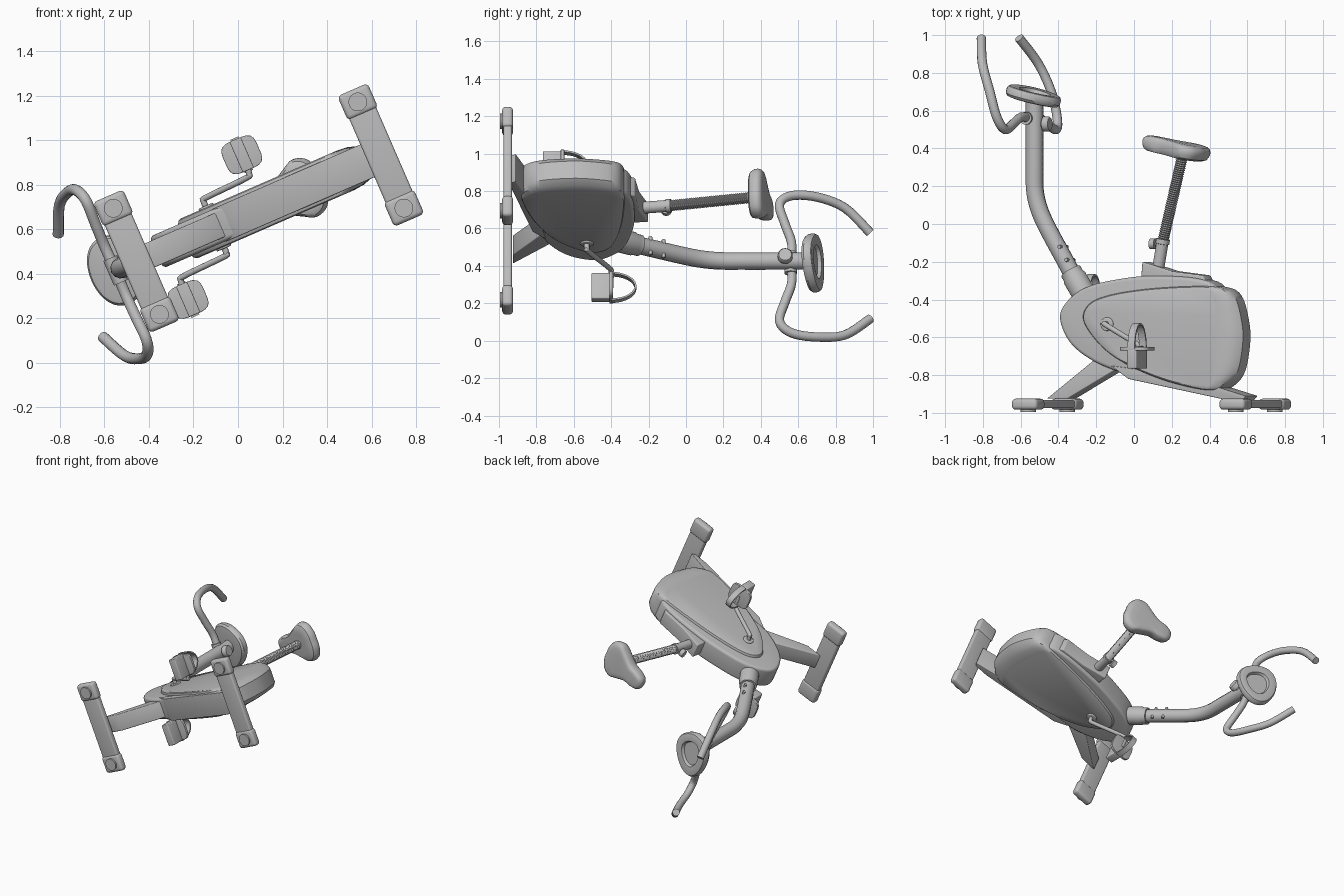
import bpy, bmesh
from math import sin, cos, pi, radians
from mathutils import Vector, Matrix

cube = bpy.data.objects.get("Cube")
if cube:
    bpy.data.objects.remove(cube, do_unlink=True)

grey = bpy.data.materials.new("plain grey")
grey.use_nodes = True
grey.diffuse_color = (0.5, 0.5, 0.5, 1)
grey.node_tree.nodes["Principled BSDF"].inputs["Base Color"].default_value = (0.5, 0.5, 0.5, 1)

# Bike frame: x runs to the rear, y is the bike's up, z is its width
PLACE = Matrix.Translation((0, 0, 0.655)) @ Matrix.Rotation(radians(-23.5), 4, 'Y')


def finish(ob, bevel=0, local=Matrix()):
    if ob.name not in bpy.context.scene.collection.objects:
        bpy.context.scene.collection.objects.link(ob)
    ob.data.materials.append(grey)
    ob.matrix_world = PLACE @ local
    if bevel:
        mod = ob.modifiers.new("bevel", 'BEVEL')
        mod.width, mod.segments, mod.limit_method = bevel, 4, 'ANGLE'
        mod.angle_limit = radians(40)
    bpy.ops.object.select_all(action='DESELECT')
    ob.select_set(True)
    bpy.context.view_layer.objects.active = ob
    bpy.ops.object.convert(target='MESH')
    bpy.ops.object.shade_smooth_by_angle(angle=radians(35))
    return ob


def from_bmesh(name, bm, bevel=0, local=Matrix()):
    bmesh.ops.recalc_face_normals(bm, faces=bm.faces)
    mesh = bpy.data.meshes.new(name)
    bm.to_mesh(mesh)
    bm.free()
    return finish(bpy.data.objects.new(name, mesh), bevel, local)


def loft(name, rings, bevel=0, local=Matrix()):
    bm = bmesh.new()
    loops = [[bm.verts.new(p) for p in ring] for ring in rings]
    n = len(loops[0])
    for a, b in zip(loops, loops[1:]):
        for i in range(n):
            bm.faces.new((a[i], a[(i + 1) % n], b[(i + 1) % n], b[i]))
    bm.faces.new(loops[0])
    bm.faces.new(loops[-1])
    return from_bmesh(name, bm, bevel, local)


def smooth_path(points, closed=False, steps=5):
    pts = [Vector(p) for p in points]
    n = len(pts)
    pick = (lambda i: pts[i % n]) if closed else (lambda i: pts[max(0, min(n - 1, i))])
    out = []
    for i in range(n if closed else n - 1):
        a, b, c, d = (pick(i + k) for k in (-1, 0, 1, 2))
        for s in range(steps):
            t = s / steps
            out.append(0.5 * (2 * b + (c - a) * t + (2 * a - 5 * b + 4 * c - d) * t * t
                              + (3 * b - a - 3 * c + d) * t ** 3))
    return out if closed else out + [pts[-1]]


def prism(name, outline, half, bevel=0):
    return loft(name, [[(p[0], p[1], z) for p in outline] for z in (-half, half)], bevel)


def box(name, centre, size, bevel):
    bm = bmesh.new()
    bmesh.ops.create_cube(bm, size=1)
    bmesh.ops.scale(bm, vec=size, verts=bm.verts)
    bmesh.ops.translate(bm, vec=centre, verts=bm.verts)
    return from_bmesh(name, bm, bevel)


def rod(name, start, end, profile, sides=24, bevel=0):
    start, end = Vector(start), Vector(end)
    turn = (end - start).to_track_quat('Z', 'Y')
    angles = [2 * pi * i / sides for i in range(sides)]
    return loft(name, [[start.lerp(end, t) + turn @ Vector((r * cos(a), r * sin(a), 0))
                        for a in angles] for t, r in profile], bevel)


def tube(name, points, radius):
    curve = bpy.data.curves.new(name, 'CURVE')
    curve.dimensions = '3D'
    curve.bevel_depth, curve.bevel_resolution, curve.use_fill_caps = radius, 4, True
    path = smooth_path(points)
    spline = curve.splines.new('POLY')
    spline.points.add(len(path) - 1)
    for sp, p in zip(spline.points, path):
        sp.co = (*p, 1)
    return finish(bpy.data.objects.new(name, curve))


def layered(name, outline, layers, centre, tilt):
    local = Matrix.Translation(centre) @ Matrix.Rotation(radians(tilt), 4, 'Z')
    return loft(name, [[(p[0] * k, h, p[1] * k) for p in outline] for h, k in layers], 0, local)


# Housing shell
shell = smooth_path([(-.40, -.5), (-.36, -.41), (-.25, -.335), (-.08, -.295), (.12, -.275),
                     (.4, -.29), (.52, -.36), (.58, -.6), (.54, -.8), (.4, -.865), (.2, -.845),
                     (0, -.8), (-.2, -.73), (-.34, -.63)], True)
prism("housing_shell", shell, .077, .02)

# Raised teardrop side panels joined around a rounded rear
panel = smooth_path([(-.26, -.5), (-.22, -.42), (-.1, -.375), (.1, -.345), (.35, -.33),
                     (.52, -.335), (.6, -.38), (.64, -.5), (.65, -.62), (.62, -.78), (.55, -.86),
                     (.46, -.88), (.25, -.84), (.05, -.77), (-.1, -.69), (-.2, -.6)], True)


def panel_ring(z, k, rear):
    ring = []
    for p in panel:
        t = max(0, min(1, (p.x - .3) / .35))
        ring.append((.2 + (p.x - .2) * k - rear * t * t, -.6 + (p.y + .6) * k, z))
    return ring


half = [(.097, .95, .1), (.092, .98, .065), (.078, 1, .03), (.05, 1, 0)]
loft("housing_panel", [panel_ring(-z, k, r) for z, k, r in half]
     + [panel_ring(z, k, r) for z, k, r in reversed(half)])

# Frame parts
prism("front_leg", [(-.48, -.925), (-.36, -.925), (-.08, -.77), (-.18, -.7)], .058, .006)
prism("bottom_beam", [(-.1, -.75), (.3, -.8), (.68, -.91), (.66, -.932), (.56, -.93),
                      (0, -.82)], .08, .004)
prism("seat_bracket", [(.06, -.32), (.07, -.2), (.24, -.25), (.42, -.272), (.47, -.36)], .055, .008)

# Floor bars with end caps and pads
for label, x in (("front", -.498), ("rear", .7)):
    box(label + "_floor_bar", (x, -.953, 0), (.132, .044, .54), .012)
    for side, z in (("left", .26), ("right", -.26)):
        box(f"{label}_{side}_end_cap", (x, -.954, z), (.148, .058, .12), .02)
        rod(f"{label}_{side}_pad", (x, -.975, z), (x, -.995, z), [(0, .042), (1, .042)])

# Handlebar column with collar and adjusting knob
tube("column", [(-.3, -.36, 0), (-.4, -.19, 0), (-.5, -.02, 0), (-.548, .08, 0), (-.572, .18, 0),
                (-.574, .3, 0), (-.574, .48, 0), (-.574, .66, 0)], .047)
rod("column_collar", (-.27, -.4, 0), (-.365, -.25, 0), [(0, .064), (.75, .064), (.85, .058), (1, .058)])
for i, (x, y) in enumerate([(-.37, -.19), (-.41, -.12)]):
    rod(f"column_bolt_{i}", (x, y, -.052), (x, y, .052), [(0, .01), (1, .01)], 12)
rod("handlebar_knob", (-.57, .53, 0), (-.485, .53, 0), [(0, .02), (.55, .02), (.6, .04), (.9, .04), (1, .034)])
rod("handlebar_clamp", (-.6, .56, -.06), (-.6, .56, .06), [(0, .034), (1, .034)])

# Handlebar, one sweep per side
grip = [(-.6, .56, 0), (-.602, .565, .115), (-.6, .53, .225), (-.597, .5, .34), (-.618, .565, .4),
        (-.655, .70, .408), (-.714, .85, .37), (-.772, .985, .25)]
for label, side in (("left", 1), ("right", -1)):
    tube(label + "_handlebar", [(x, y, z * side) for x, y, z in grip], .025)

# Console with recessed display
egg = [(.145 * cos(a), .158 * sin(a) * (1 - .22 * cos(a)))
       for a in (2 * pi * i / 48 for i in range(48))]
layered("console", egg, [(-.03, .8), (-.026, .93), (-.012, 1), (.012, 1), (.026, .95), (.03, .88),
                         (.026, .58), (.008, .52)], (-.575, .677, 0), -15)

# Seat, threaded post, sleeve and knob
side_line = [(-.185, 0), (-.17, .042), (-.12, .062), (-.05, .07), (.03, .112), (.09, .14),
             (.15, .118), (.18, .06)]
seat = smooth_path(side_line + [(.184, 0)] + [(x, -z) for x, z in reversed(side_line[1:])], True)
layered("seat", seat, [(-.042, .6), (-.04, .82), (-.03, .93), (-.01, .985), (.01, 1), (.025, .97),
                       (.035, .9), (.04, .78), (.042, .5)], (.235, .4, 0), -11.5)
ridges = 44
rod("seat_post", (.165, -.1, 0), (.282, .37, 0),
    [(i / (2 * ridges), .031 if i % 2 else .026) for i in range(2 * ridges + 1)], 20)
rod("seat_sleeve", (.135, -.26, 0), (.168, -.08, 0), [(0, .032), (.85, .032), (.86, .037), (1, .037)])
rod("seat_knob", (.17, -.105, 0), (.095, -.105, 0), [(0, .012), (.6, .012), (.62, .028), (1, .028)])

# Cranks and pedals
rod("crank_hub", (-.113, -.53, -.105), (-.113, -.53, .105), [(0, .036), (1, .036)], 24, .006)
for label, s in (("left", 1), ("right", -1)):
    px, py, pz = -.113 + s * .24, -.53 - s * .13, s * .25
    tube(label + "_crank", [(-.113, -.53, s * .08), (-.113, -.53, s * .128),
                            (-.113 + s * .02, -.53 - s * .01, s * .138),
                            (px - s * .025, py + s * .012, s * .146),
                            (px - s * .004, py, s * .16), (px, py, s * .2), (px, py, pz)], .014)
    plate = []
    for i in range(32):
        a = 2 * pi * i / 32
        c, d = cos(a), sin(a)
        r = (c ** 4 + d ** 4) ** -.25
        plate.append((px + .083 * r * c, pz + .075 * r * d))
    loft(label + "_pedal_plate", [[(x, py + h, z) for x, z in plate] for h in (-.01, .01)], .004)
    box(label + "_pedal_block", (px, py - .055, pz), (.055, .1, .15), .006)
    arc = [pi * i / 20 for i in range(21)]
    loft(label + "_pedal_strap", [[(px + dx, py + (.125 + dr) * sin(a), pz + (.072 + dr) * cos(a))
                                   for dx, dr in ((-.02, 0), (.02, 0), (.02, .01), (-.02, .01))]
                                  for a in arc])
